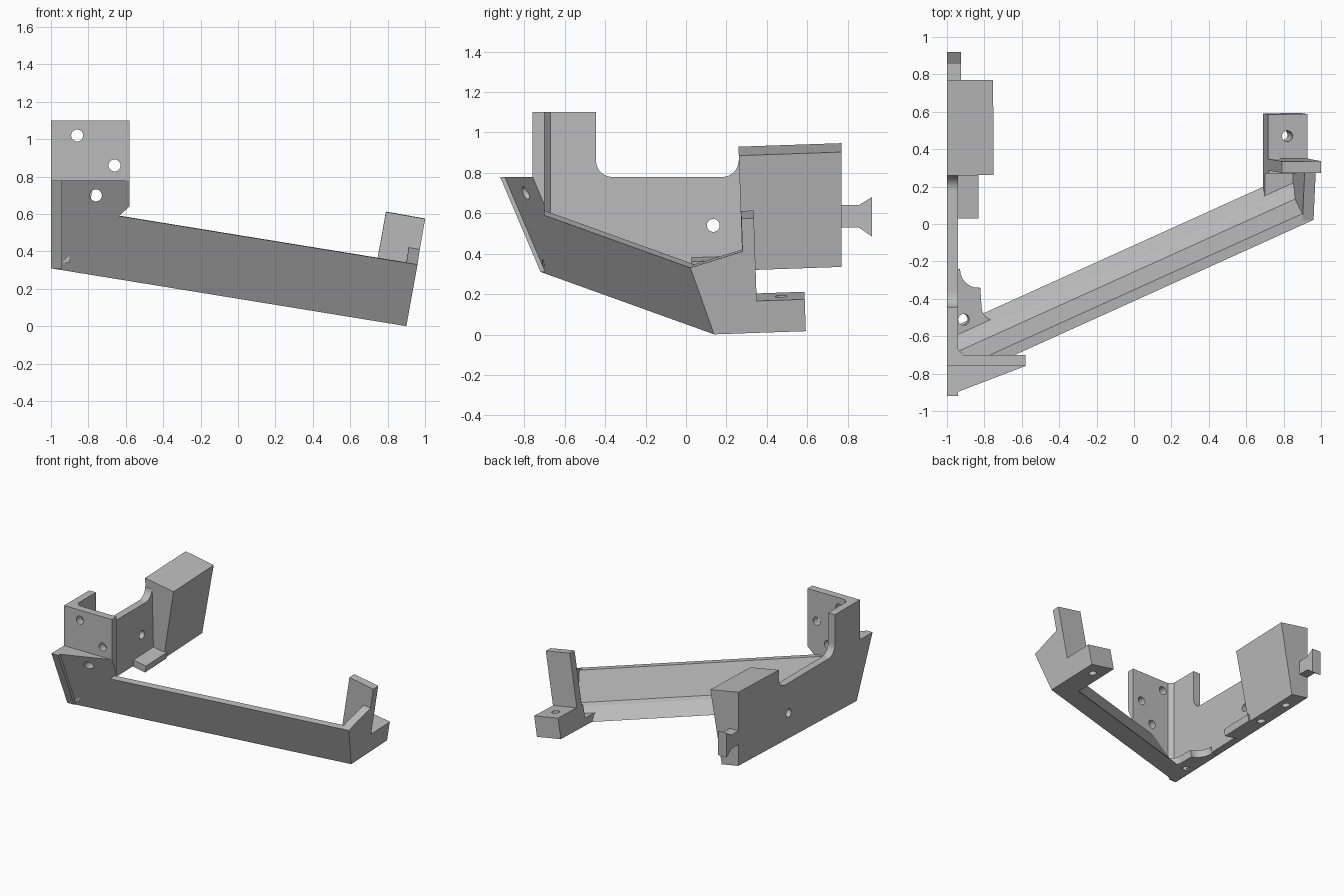
import bpy, bmesh, math
from mathutils import Vector

cube = bpy.data.objects.get("Cube")
if cube:
    bpy.data.objects.remove(cube, do_unlink=True)

grey = bpy.data.materials.new("plain grey")
grey.use_nodes = True
colour = (0.5, 0.5, 0.5, 1)
grey.diffuse_color = colour
grey.node_tree.nodes["Principled BSDF"].inputs["Base Color"].default_value = colour

# Shared directions of the tilted bracket
FRONT = Vector((0.342, -0.893, -0.38)).normalized()
UP = Vector((0.178, -0.034, 1)).normalized()
END = Vector((0.984, 0.01, -0.175)).normalized()
BACK = Vector((0, 1, 0.034)).normalized()
CORNER = Vector((-1, -0.72, 0.31))
TIP = Vector((0.9, 0.14, 0))
WALL = 0.053
FLOOR = 0.055

front = (CORNER, FRONT)
inner = (CORNER - FRONT * WALL, -FRONT)
bottom = (CORNER, -UP)
rim = (Vector((0.96, 0.02, 0.33)), UP)
end = (TIP, END)


def finish(bm, name):
    bmesh.ops.recalc_face_normals(bm, faces=bm.faces)
    mesh = bpy.data.meshes.new(name)
    bm.to_mesh(mesh)
    bm.free()
    mesh.materials.append(grey)
    obj = bpy.data.objects.new(name, mesh)
    bpy.context.collection.objects.link(obj)
    return obj


def solid(name, lo, hi, planes):
    """Box trimmed by planes, each given as (point, outward direction)."""
    bm = bmesh.new()
    bmesh.ops.create_cube(bm, size=1)
    for v in bm.verts:
        v.co = [a + (c + 0.5) * (b - a) for a, b, c in zip(lo, hi, v.co)]
    for point, normal in planes:
        bmesh.ops.bisect_plane(bm, geom=bm.verts[:] + bm.edges[:] + bm.faces[:],
                               plane_co=point, plane_no=normal, clear_outer=True)
        bmesh.ops.holes_fill(bm, edges=bm.edges[:], sides=0)
    return finish(bm, name)


def prism(name, points, offset):
    bm = bmesh.new()
    face = bm.faces.new([bm.verts.new(p) for p in points])
    new = bmesh.ops.extrude_face_region(bm, geom=[face])["geom"]
    bmesh.ops.translate(bm, vec=offset, verts=[g for g in new if isinstance(g, bmesh.types.BMVert)])
    return finish(bm, name)


def arc(cx, cy, r, a, b, n=10):
    angles = [math.radians(a + (b - a) * i / n) for i in range(n + 1)]
    return [(cx + r * math.cos(t), cy + r * math.sin(t)) for t in angles]


def drill(obj, centre, axis, depth, r=0.032):
    bpy.ops.mesh.primitive_cylinder_add(vertices=32, radius=r, depth=depth, location=centre,
                                        rotation=Vector(axis).to_track_quat('Z', 'Y').to_euler())
    cutter = bpy.context.object
    cutter.hide_render = True
    mod = obj.modifiers.new("hole", 'BOOLEAN')
    mod.operation, mod.solver, mod.object = 'DIFFERENCE', 'EXACT', cutter
    bpy.context.view_layer.objects.active = obj
    bpy.ops.object.modifier_apply(modifier=mod.name)
    bpy.data.objects.remove(cutter, do_unlink=True)


def floor_z(x, y):
    return CORNER.z + 0.034 * (y - CORNER.y) - 0.178 * (x - CORNER.x)


def flange(name, outline):
    return prism(name, [(x, y, floor_z(x, y)) for x, y in outline], UP * FLOOR)


# Leaning front wall and the fillet at its foot
solid("arm_wall", (-1, -1, -0.2), (1.1, 1, 1), [front, inner, bottom, rim, end])
foot = CORNER + UP * FLOOR - FRONT * WALL
for turn in (0.45, 1, 2.2):
    lean = UP * turn - FRONT
    reach = foot + (UP * 0.05 if turn < 1 else -FRONT * 0.05 if turn > 1 else (UP - FRONT) * 0.019)
    if turn == 1:
        planes = [(reach, lean.normalized())]
        solid("wall_fillet", (-0.97, -1, -0.2), (1.1, 1, 1), [front, bottom, end] + planes +
              [(foot + UP * 0.05, (UP * 0.45 - FRONT).normalized()),
               (foot - FRONT * 0.05, (UP * 2.2 - FRONT).normalized())])

# Front mounting plate with the wedge below it
plate = solid("front_plate", (-1, -0.76, 0.25), (-0.58, -0.70, 1.1), [front, bottom])
wedge = solid("front_wedge", (-1, -1, 0.25), (-0.58, -0.70, 0.78), [front, bottom])
for x, z in ((-0.86, 1.02), (-0.66, 0.86), (-0.76, 0.70)):
    for part in (plate, wedge):
        if part is plate or z < 0.78:
            drill(part, (x, -0.8, z), (0, 1, 0), 0.6)
solid("corner_fillet", (-0.95, -0.71, 0.34), (-0.9, -0.66, 1.1),
      [(Vector((-0.91, -0.70, 0)), Vector((1, 1, 0)).normalized())])

# Side plate with its rounded cut-out
profile = [(-0.76, 1.1), (-0.445, 1.1)]
profile += arc(-0.365, 0.86, 0.08, 180, 270) + arc(0.18, 0.86, 0.08, 270, 360)
profile += [(0.3, 0.86), (0.3, floor_z(-1, 0.3)), (-0.72, 0.31), (-0.92, 0.78), (-0.76, 0.78)]
side = prism("side_plate", [(-1, y, z) for y, z in profile], (0.06, 0, 0))
drill(side, (-0.97, 0.135, 0.54), (1, 0, 0), 0.3)

# Floor flange with scalloped inner edge
outline = [(-0.98, -0.68), (0.885, 0.165), (0.885, 0.3), (0.69, 0.3), (0.69, 0.16), (0.66, 0.11)]
outline += arc(-0.6, -0.22, 0.28, -25, -95)
outline += [(-0.68, -0.49)] + arc(-0.75, -0.44, 0.075, -70, -180, 8)
outline += arc(-0.84, -0.24, 0.10, -85, -180, 6) + [(-0.98, -0.24)]
base = flange("floor_flange", outline)
drill(base, (-0.915, -0.51, 0.33), UP, 0.3, 0.03)
flange("side_flange", [(-0.98, 0.03), (-0.84, 0.03), (-0.84, 0.3), (-0.98, 0.3)])

# Large side block and its dovetail tongue
block = solid("side_block", (-1, 0.2, 0.2), (-0.6, 0.77, 1.1),
              [bottom, (Vector((-1, 0.77, 0.947)), UP), (Vector((-0.75, 0.5, 0.905)), END),
               (Vector((-1, 0.26, 0.92)), -BACK)])
for y in (0.33, 0.61):
    drill(block, (-0.93, y, floor_z(-0.93, y)), UP, 0.2, 0.03)
tongue = [(0.76, 0.64), (0.855, 0.64), (0.92, 0.68), (0.92, 0.485), (0.855, 0.53), (0.76, 0.53)]
prism("dovetail_tongue", [(-1, y, z) for y, z in tongue], (0.075, 0, 0))

# End of the arm: return wall, upright plate and drilled foot
inset = (TIP - END * 0.06, -END)
left = (TIP - END * 0.213, -END)
solid("end_wall", (0.6, -0.1, -0.1), (1.1, 0.3, 0.7),
      [front, bottom, end, inset, (Vector((0.96, 0.02, 0.33)), Vector((0.178, -0.32, 1)).normalized())])
upright_back = Vector((0.9, 0.335, 0.6))
solid("end_upright", (0.5, 0, -0.1), (1.1, 0.6, 0.8),
      [bottom, end, left, (Vector((1, 0.3, 0.575)), UP),
       (upright_back, BACK), (upright_back - BACK * 0.062, -BACK)])
tab = solid("end_foot", (0.5, 0.27, -0.1), (1.1, 0.8, 0.8),
            [bottom, end, left, (Vector((0.925, 0.45, 0.17)), UP), (Vector((0.9, 0.59, 0.1)), BACK)])
drill(tab, (0.82, 0.47, 0.19), UP, 0.6, 0.029)
